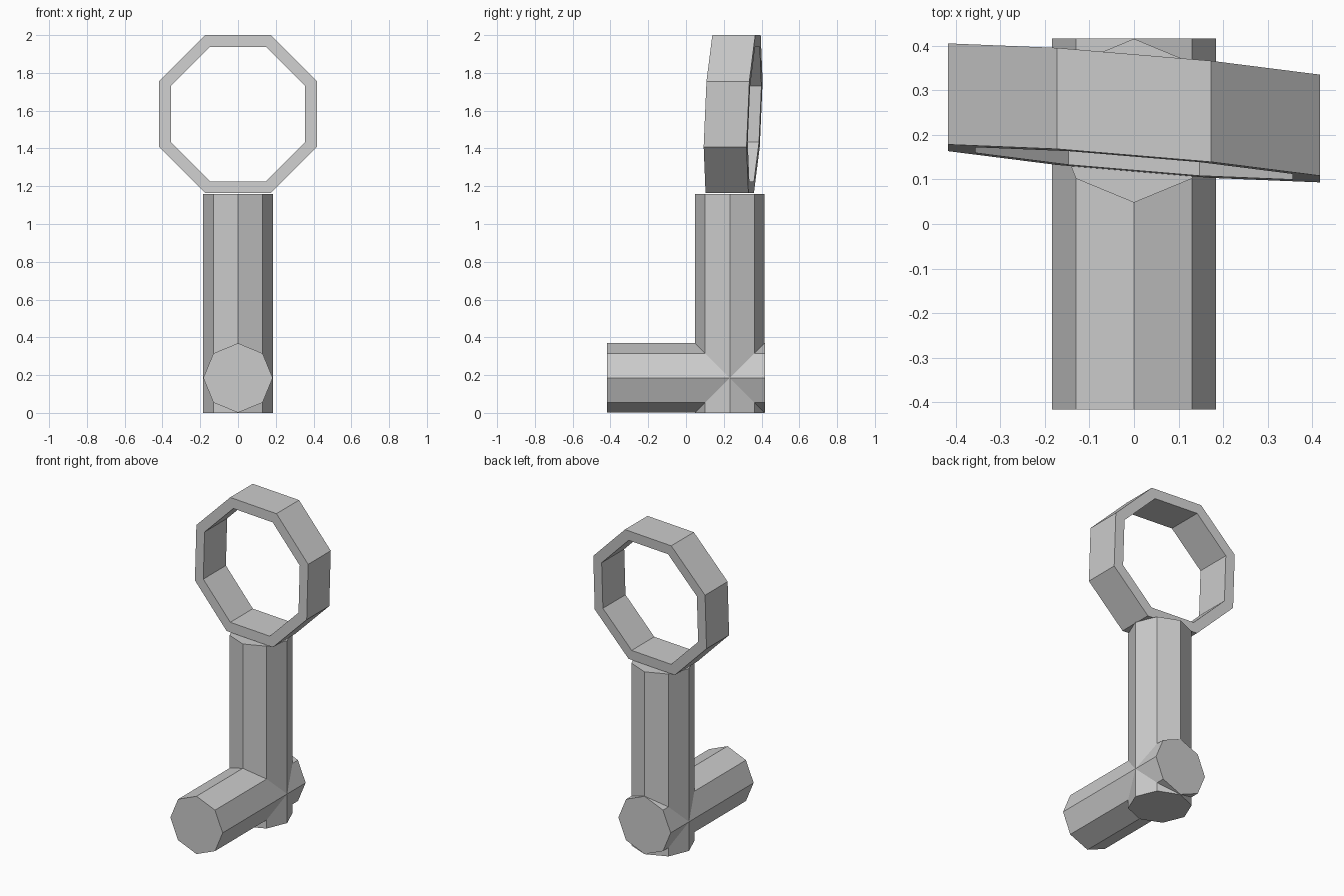
import bpy, bmesh, math

if "Cube" in bpy.data.objects:
    bpy.data.objects.remove(bpy.data.objects["Cube"])

R = 0.184  # octagonal bar radius


def bar(name, length, location, rotation=(0, 0, 0)):
    bpy.ops.mesh.primitive_cylinder_add(vertices=8, radius=R, depth=length,
                                        location=location, rotation=rotation)
    bpy.context.object.name = name


# Foot bar along y, and upright post rising near its back end
bar("foot_bar", 0.834, (0, 0, 0.185), (math.pi / 2, 0, 0))
bar("upright_post", 1.16, (0, 0.232, 0.58))


# Octagonal ring on the post, its depth sheared so it leans and turns slightly
def ring(name, outer, inner, centre_z, front_y, depth):
    bm = bmesh.new()

    def loop(apothem, offset):
        r = apothem / math.cos(math.pi / 8)
        verts = []
        for i in range(8):
            a = math.pi / 8 + i * math.pi / 4
            x, z = r * math.cos(a), r * math.sin(a)
            y = front_y + offset - 0.084 * x + 0.043 * z
            verts.append(bm.verts.new((x, y, centre_z + z)))
        return verts

    # Section order: outer front, outer back, inner back, inner front
    loops = [loop(outer, 0), loop(outer, depth), loop(inner, depth), loop(inner, 0)]
    for k in range(4):
        a, b = loops[k], loops[(k + 1) % 4]
        for i in range(8):
            j = (i + 1) % 8
            bm.faces.new((a[i], a[j], b[j], b[i]))
    bmesh.ops.recalc_face_normals(bm, faces=bm.faces)
    mesh = bpy.data.meshes.new(name)
    bm.to_mesh(mesh)
    bm.free()
    bpy.context.collection.objects.link(bpy.data.objects.new(name, mesh))


ring("top_ring", 0.418, 0.356, 1.582, 0.136, 0.227)
